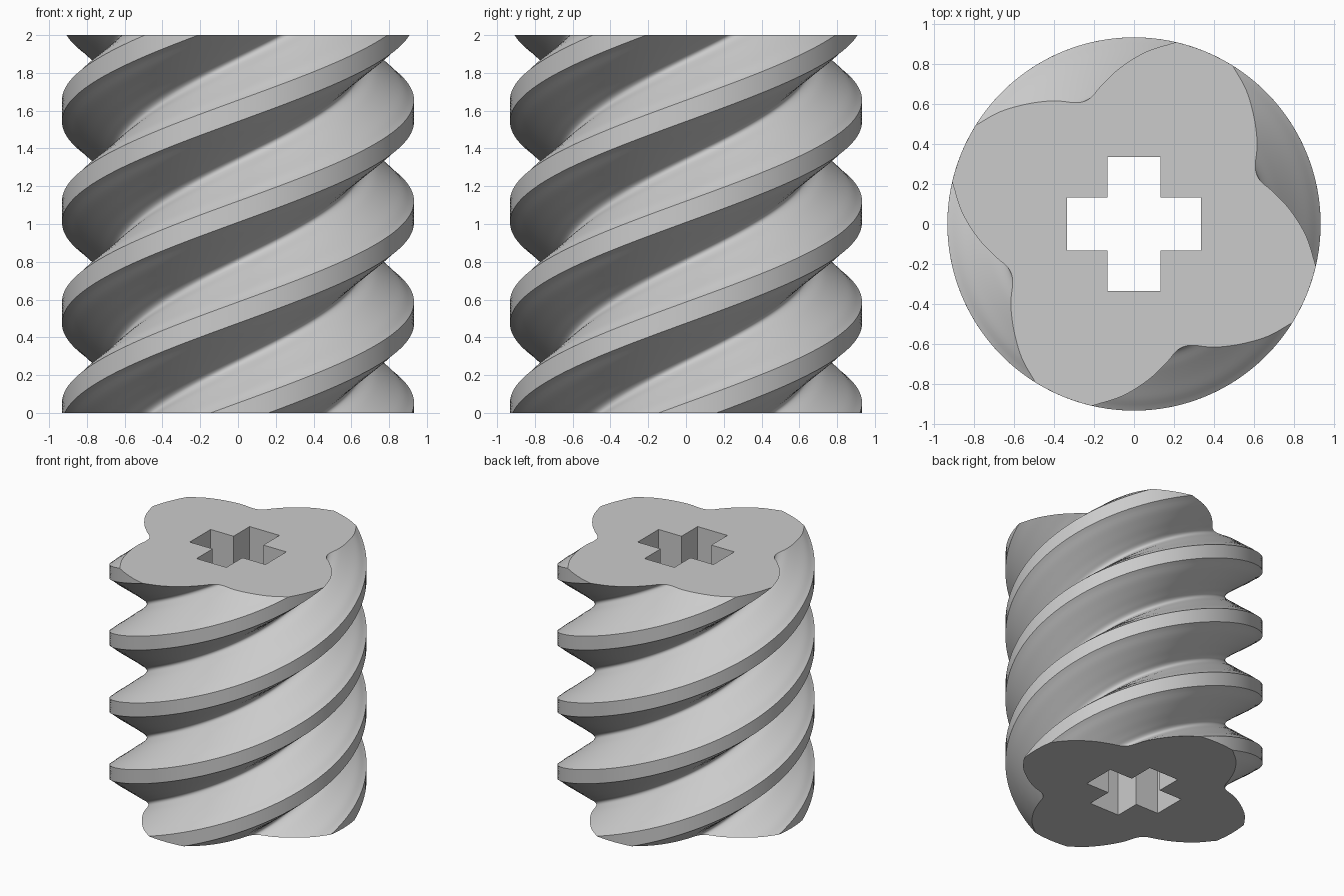
import bpy
import bmesh
from math import cos, sin, pi, radians
from mathutils import Vector, Matrix

if "Cube" in bpy.data.objects:
    bpy.data.objects.remove(bpy.data.objects["Cube"])

HEIGHT, RADIUS, TWIST, LAYERS = 2.0, 0.932, radians(337), 140
ARM, HALF = 0.335, 0.132

grey = bpy.data.materials.new("plain grey")
grey.use_nodes = True
colour = (0.6, 0.6, 0.6, 1)
grey.diffuse_color = colour
grey.node_tree.nodes["Principled BSDF"].inputs["Base Color"].default_value = colour


def smooth_path(points, steps):
    """Catmull-Rom curve through the points, without the last one."""
    pts = [2 * points[0] - points[1]] + points + [2 * points[-1] - points[-2]]
    out = []
    for a, b, c, d in zip(pts, pts[1:], pts[2:], pts[3:]):
        for i in range(steps):
            t = i / steps
            out.append(0.5 * (2 * b + (c - a) * t + (2 * a - 5 * b + 4 * c - d) * t**2
                              + (3 * b - a - 3 * c + d) * t**3))
    return out


def walls(bm, rings):
    """Skin a stack of closed rings and return the two end loops of edges."""
    rows = [[bm.verts.new(p) for p in ring] for ring in rings]
    n = len(rows[0])
    for low, high in zip(rows, rows[1:]):
        for i in range(n):
            j = (i + 1) % n
            bm.faces.new((low[i], low[j], high[j], high[i]))
    return [[bm.edges.get((row[i], row[(i + 1) % n])) for i in range(n)]
            for row in (rows[0], rows[-1])]


# One groove, followed by the arc of the outer rim up to the next groove
groove = [Vector(p) for p in (
    (0.908, -0.21), (0.86, -0.06), (0.78, 0.07), (0.69, 0.165), (0.637, 0.21),
    (0.612, 0.25), (0.606, 0.3), (0.615, 0.4), (0.60, 0.53), (0.56, 0.67), (0.492, 0.791))]
start, end = radians(58.1), radians(77)
lobe = smooth_path(groove, 4)
lobe += [RADIUS * Vector((cos(a), sin(a)))
         for a in (start + (end - start) * i / 6 for i in range(6))]
profile = [Matrix.Rotation(k * pi / 2, 2) @ p for k in range(4) for p in lobe]

# Cross-shaped socket, one arm turned four times
arm = [Vector((ARM, -HALF)), Vector((ARM, HALF)), Vector((HALF, HALF))]
socket = [Matrix.Rotation(k * pi / 2, 2) @ p for k in range(4) for p in arm]

bm = bmesh.new()
# Twisted outer threads
rings = []
for s in range(LAYERS + 1):
    z = HEIGHT * s / LAYERS
    turn = Matrix.Rotation(TWIST * (z / HEIGHT - 1), 2)
    rings.append([(turn @ p).to_3d() + Vector((0, 0, z)) for p in profile])
outer_ends = walls(bm, rings)
# Straight socket through the whole length
inner_ends = walls(bm, [[p.to_3d() + Vector((0, 0, z)) for p in socket] for z in (0, HEIGHT)])
# Flat end caps around the socket
for outer, inner in zip(outer_ends, inner_ends):
    bmesh.ops.triangle_fill(bm, use_beauty=True, edges=outer + inner)
bmesh.ops.recalc_face_normals(bm, faces=bm.faces)

mesh = bpy.data.meshes.new("twisted_screw")
bm.to_mesh(mesh)
bm.free()
mesh.materials.append(grey)
screw = bpy.data.objects.new("twisted_screw", mesh)
bpy.context.collection.objects.link(screw)
bpy.ops.object.select_all(action="DESELECT")
screw.select_set(True)
bpy.context.view_layer.objects.active = screw
bpy.ops.object.shade_smooth_by_angle(angle=radians(30))
